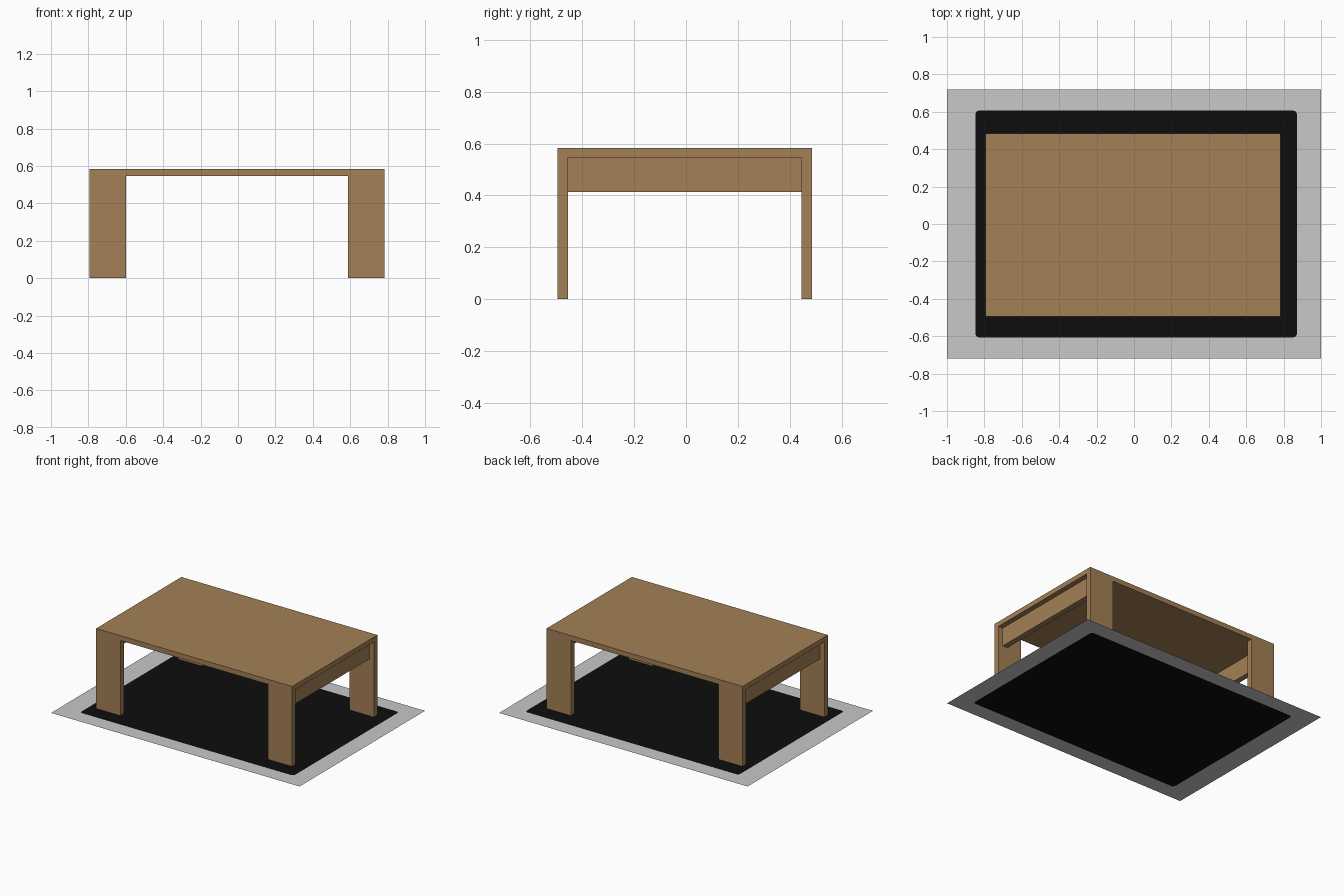
import bpy, bmesh, math

if "Cube" in bpy.data.objects:
    bpy.data.objects.remove(bpy.data.objects["Cube"])


def material(name, rgb):
    m = bpy.data.materials.new(name)
    m.diffuse_color = (*rgb, 1)
    m.use_nodes = True
    m.node_tree.nodes["Principled BSDF"].inputs["Base Color"].default_value = m.diffuse_color
    return m


wood = material("light_brown_wood", (0.37, 0.216, 0.093))
grey = material("grey_rug_border", (0.578, 0.578, 0.578))
black = material("black_rug_field", (0.004, 0.004, 0.004))


def link(bm, name, mats):
    mesh = bpy.data.meshes.new(name)
    bm.to_mesh(mesh)
    bm.free()
    for m in mats:
        mesh.materials.append(m)
    ob = bpy.data.objects.new(name, mesh)
    bpy.context.collection.objects.link(ob)
    return ob


def board(name, x, y, z):
    """Box spanning the given (min, max) ranges."""
    bm = bmesh.new()
    bmesh.ops.create_cube(bm, size=1)
    for v in bm.verts:
        v.co = [r[0] + (c + 0.5) * (r[1] - r[0]) for c, r in zip(v.co, (x, y, z))]
    return link(bm, name, [wood])


# Table extents
X0, X1, Y0, Y1 = -0.795, 0.782, -0.495, 0.485
T = 0.04          # board thickness
TOP, UNDER = 0.583, 0.547

# Table top
board("table_top", (X0, X1), (Y0, Y1), (UNDER, TOP))

# Four wide plank legs, flush with the corners
for side, xr in (("left", (X0, X0 + 0.195)), ("right", (X1 - 0.195, X1))):
    for end, yr in (("front", (Y0, Y0 + T)), ("back", (Y1 - T, Y1))):
        board(f"{end}_{side}_leg", xr, yr, (0.001, UNDER))

# Side aprons between the legs, set in from the table edge
for side, xr in (("left", (X0 + 0.037, X0 + 0.077)), ("right", (X1 - 0.077, X1 - 0.037))):
    board(f"{side}_apron", xr, (Y0 + T, Y1 - T), (0.413, UNDER))

# Flat rug: rounded black field inside a rectangular grey border
bm = bmesh.new()
N, R = 4, 0.02
fx0, fx1, fy = -0.848, 0.871, 0.606
corners = [(fx1, fy, 1, 1), (fx0, fy, -1, 1), (fx0, -fy, -1, -1), (fx1, -fy, 1, -1)]
outer, arcs = [], []
for i, (x, y, sx, sy) in enumerate(corners):
    outer.append(bm.verts.new((sx, sy * 0.72, 0)))
    angles = [math.pi / 2 * (i + k / N) for k in range(N + 1)]
    arcs.append([bm.verts.new((x - sx * R + R * math.cos(a),
                               y - sy * R + R * math.sin(a), 0)) for a in angles])
field = bm.faces.new([v for arc in arcs for v in arc])
field.material_index = 1
for i in range(4):
    j = (i + 1) % 4
    for a, b in zip(arcs[i], arcs[i][1:]):
        bm.faces.new((outer[i], b, a))
    bm.faces.new((outer[i], outer[j], arcs[j][0], arcs[i][-1]))
bmesh.ops.recalc_face_normals(bm, faces=bm.faces)
if field.normal.z < 0:
    bmesh.ops.reverse_faces(bm, faces=bm.faces)
link(bm, "rug", [grey, black])
